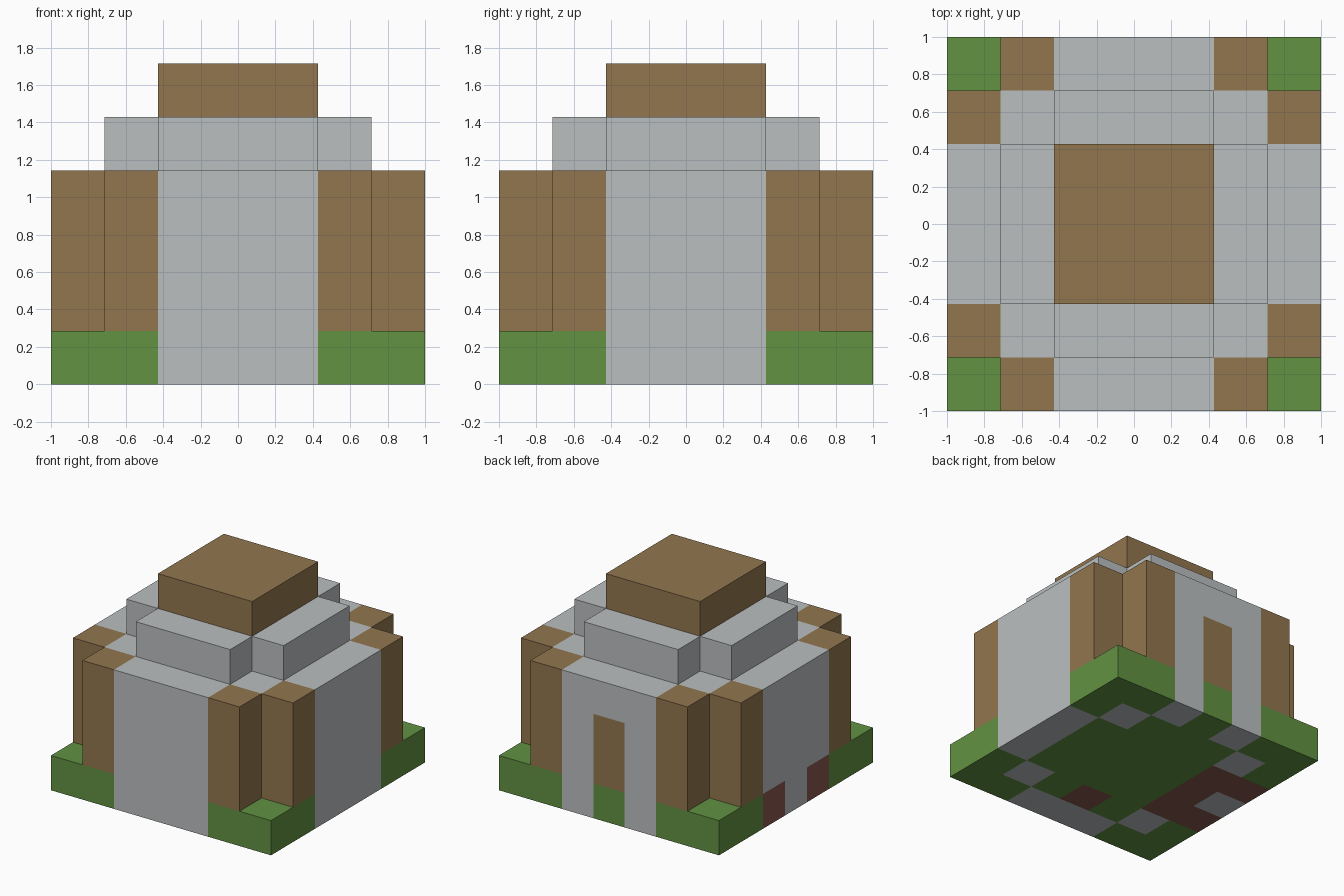
import bpy, bmesh
from mathutils import Vector

UNIT = 2 / 7  # the house is seven blocks wide

cube = bpy.data.objects.get("Cube")
if cube:
    bpy.data.objects.remove(cube, do_unlink=True)


def srgb(*channels):
    return [(c / 255 / 12.92 if c < 11 else ((c / 255 + 0.055) / 1.055) ** 2.4) for c in channels] + [1.0]


def material(name, colour):
    mat = bpy.data.materials.new(name)
    mat.use_nodes = True
    mat.diffuse_color = colour
    bsdf = mat.node_tree.nodes["Principled BSDF"]
    bsdf.inputs["Base Color"].default_value = colour
    bsdf.inputs["Roughness"].default_value = 0.9
    return mat


MATERIALS = [
    material("stone_grey", srgb(187, 191, 192)),
    material("timber_brown", srgb(146, 118, 78)),
    material("grass_green", srgb(98, 146, 66)),
    material("earth_red", srgb(137, 88, 78)),
]
GREY, BROWN, GREEN, RED = range(4)


# Footprint of each storey, in whole blocks from the centre
def filled(x, y, z):
    low, high = sorted((abs(x), abs(y)))
    if z == 0:
        return high <= 3
    if 1 <= z <= 3:
        return high <= 3 and low <= 2
    if z == 4:
        return high <= 2 and low <= 1
    return z == 5 and high <= 1


# Colour rules for each part
def base_colour(x, y, z):
    ax, ay = abs(x), abs(y)
    if (x == -2 and ay <= 1) or (x == -3 and ay == 1) or (x, y) == (0, -2):
        return RED
    corner_post = ax == 2 and ay == 2
    wall_foot = (ax == 3 and ay <= 1) or (ay == 3 and ax <= 1)
    doorstep = (x, y) == (0, 3)
    return GREY if corner_post or (wall_foot and not doorstep) else GREEN


def wall_colour(x, y, z):
    pillar = sorted((abs(x), abs(y))) == [2, 3]
    door = (x, y) == (0, 3) and z <= 2
    return BROWN if pillar or door else GREY


def roof_colour(x, y, z):
    return GREY


def crown_colour(x, y, z):
    return BROWN


NORMALS = [Vector(n) for n in ((1, 0, 0), (-1, 0, 0), (0, 1, 0), (0, -1, 0), (0, 0, 1), (0, 0, -1))]


def build(name, levels, colour):
    """Make the outer skin of the blocks on the given levels."""
    bm = bmesh.new()
    span = range(-3, 4)
    for cell in ((x, y, z) for z in levels for x in span for y in span):
        if not filled(*cell):
            continue
        centre = Vector(cell) + Vector((0, 0, 0.5))
        for n in NORMALS:
            if filled(*(int(c) for c in Vector(cell) + n)):
                continue
            u = Vector((abs(n.z), abs(n.x), abs(n.y)))
            v = n.cross(u)
            corners = (n - u - v, n + u - v, n + u + v, n - u + v)
            face = bm.faces.new([bm.verts.new((centre + c / 2) * UNIT) for c in corners])
            face.material_index = colour(*cell)
    bmesh.ops.remove_doubles(bm, verts=bm.verts, dist=0.001)
    mesh = bpy.data.meshes.new(name)
    bm.to_mesh(mesh)
    bm.free()
    for mat in MATERIALS:
        mesh.materials.append(mat)
    bpy.context.collection.objects.link(bpy.data.objects.new(name, mesh))


build("ground_base", range(0, 1), base_colour)
build("walls_and_pillars", range(1, 4), wall_colour)
build("stepped_roof", range(4, 5), roof_colour)
build("roof_crown", range(5, 6), crown_colour)
